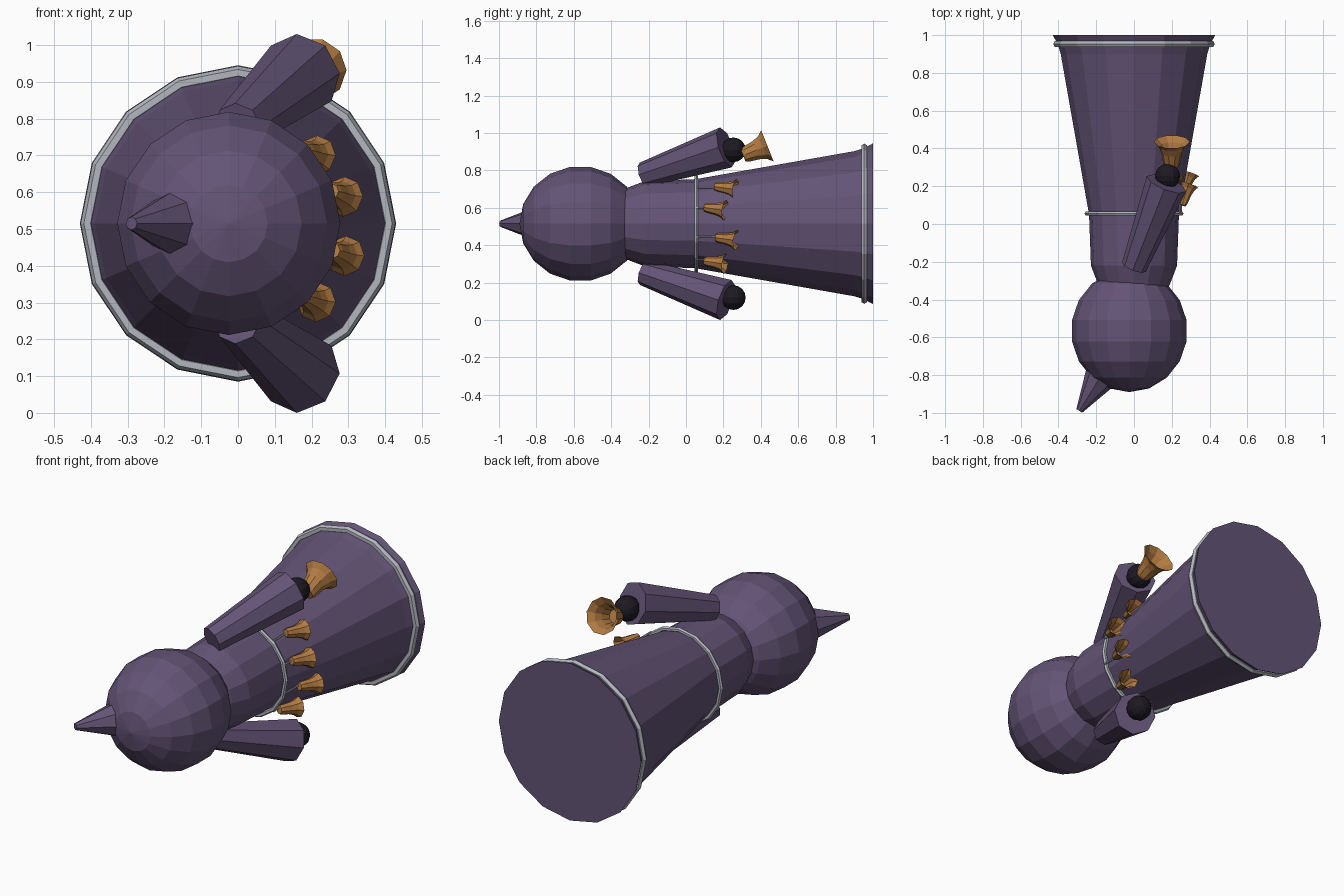
import bpy, bmesh, math
from mathutils import Vector

if "Cube" in bpy.data.objects:
    bpy.data.objects.remove(bpy.data.objects["Cube"])

ZC = 0.515  # height of the body axis


def material(name, rgb):
    m = bpy.data.materials.new(name)
    m.diffuse_color = (*rgb, 1)
    m.use_nodes = True
    m.node_tree.nodes["Principled BSDF"].inputs["Base Color"].default_value = m.diffuse_color
    return m


CLOTH = material("purple_cloth", (0.125, 0.088, 0.18))
BRASS = material("brass", (0.45, 0.2, 0.055))
SILVER = material("silver", (0.45, 0.47, 0.52))
DARK = material("dark", (0.012, 0.01, 0.016))


def lathe(name, profile, origin, axis, sides, mat, caps=(True, True)):
    """Revolve (distance, radius) points around an axis; flat faces."""
    q = Vector(axis).to_track_quat('Z', 'Y')
    bm = bmesh.new()
    rings = []
    for d, r in profile:
        ring = []
        for i in range(sides):
            a = 2 * math.pi * i / sides
            p = Vector((r * math.cos(a), r * math.sin(a), d))
            ring.append(bm.verts.new(q @ p + Vector(origin)))
        rings.append(ring)
    for a, b in zip(rings, rings[1:]):
        for i in range(sides):
            j = (i + 1) % sides
            bm.faces.new((a[i], a[j], b[j], b[i]))
    if caps[0]:
        bm.faces.new(rings[0][::-1])
    if caps[1]:
        bm.faces.new(rings[-1])
    me = bpy.data.meshes.new(name)
    bm.to_mesh(me)
    bm.free()
    me.materials.append(mat)
    ob = bpy.data.objects.new(name, me)
    bpy.context.collection.objects.link(ob)
    return ob


def sphere(name, loc, scale, seg, rings, mat):
    bpy.ops.mesh.primitive_uv_sphere_add(segments=seg, ring_count=rings, radius=1,
                                         location=loc, rotation=(math.pi / 2, 0, 0))
    ob = bpy.context.object
    ob.name, ob.scale = name, scale
    ob.data.materials.append(mat)


def band(name, y, major, minor):
    bpy.ops.mesh.primitive_torus_add(location=(0, y, ZC), rotation=(math.pi / 2, 0, 0),
                                     major_segments=16, minor_segments=6,
                                     major_radius=major, minor_radius=minor)
    ob = bpy.context.object
    ob.name = name
    ob.data.materials.append(SILVER)


def bell(name, origin, axis, length, mouth, sides):
    # outer wall, then back up the inner wall
    shape = [(0, .38), (.12, .47), (.55, .58), (.82, .74), (1, 1),
             (.8, .68), (.5, .5), (.14, .38)]
    lathe(name, [(t * length, r * mouth) for t, r in shape], origin, axis, sides, BRASS)


# Robe with flared hem
lathe("robe", [(-.36, .165), (-.32, .19), (-.22, .228), (.05, .238), (.9, .388),
               (.95, .403), (1, .43)], (0, 0, ZC), (0, 1, 0), 16, CLOTH)
band("hem_band", .953, .41, .018)
band("waist_band", .055, .25, .012)

# Head and pointed nose
sphere("head", (-.025, -.565, ZC), (.308, .308, .325), 16, 9, CLOTH)
lathe("nose", [(.2, .1), (.28, .09), (.5, .018)], (-.025, -.565, ZC),
      (-.53, -.85, 0), 8, CLOTH)

# Sleeves and hands, mirrored above and below the body
for side, s in (("left", 1), ("right", -1)):
    start = Vector((0, -.228, ZC + s * .262))
    end = Vector((.172, .213, ZC + s * .408))
    axis = end - start
    lathe("sleeve_" + side, [(0, .068), (axis.length, .112)], start, axis, 8, CLOTH)
    sphere("hand_" + side, (.178, .253, ZC + s * .395), (.066,) * 3, 12, 8, DARK)

# Bell held in one hand
bell("hand_bell", (.2, .305, .88), (0, .93, .37), .14, .095, 10)

# Small bells hanging on strings from the waist band
for i, (deg, y) in enumerate(((48, .155), (19, .1), (-16, .16), (-48, .1))):
    a = math.radians(deg)
    pos = Vector((.268 * math.cos(a), y, ZC + .268 * math.sin(a)))
    bell(f"small_bell_{i + 1}", pos, (.28, .9, -.12), .115, .055, 8)
    lathe(f"string_{i + 1}", [(0, .005), (y - .05, .005)],
          (.258 * math.cos(a), .055, ZC + .258 * math.sin(a)), (0, 1, 0), 6, SILVER)
